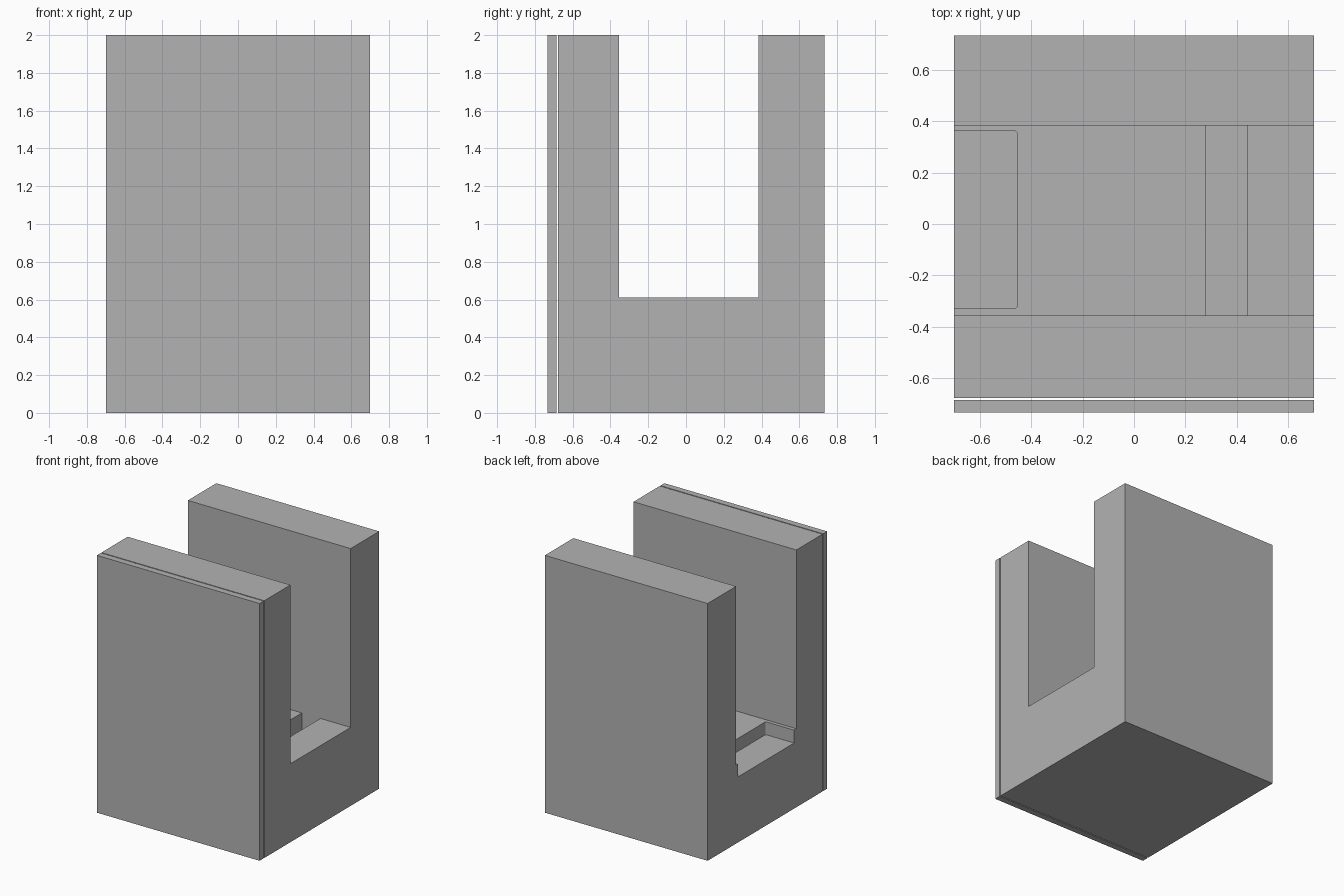
import bpy
import bmesh

# Remove the default cube only
cube = bpy.data.objects.get("Cube")
if cube:
    bpy.data.objects.remove(cube, do_unlink=True)

HALF_X, FRONT, BACK, TOP = 0.70, -0.734, 0.734, 2.0
SLOT_FRONT, SLOT_BACK, FLOOR = -0.356, 0.384, 0.61
PANEL_BACK, BODY_FRONT = -0.685, -0.677

grey = bpy.data.materials.new("plain grey")
grey.use_nodes = True
colour = (0.45, 0.45, 0.45, 1.0)
grey.diffuse_color = colour
grey.node_tree.nodes["Principled BSDF"].inputs["Base Color"].default_value = colour


def make_object(name, bm):
    bmesh.ops.recalc_face_normals(bm, faces=bm.faces)
    mesh = bpy.data.meshes.new(name)
    bm.to_mesh(mesh)
    bm.free()
    mesh.materials.append(grey)
    obj = bpy.data.objects.new(name, mesh)
    bpy.context.collection.objects.link(obj)
    return obj


def box(name, low, high, corner=0.0):
    """Box between two corners, with optional rounded upright edges."""
    bm = bmesh.new()
    bmesh.ops.create_cube(bm, size=1)
    for v in bm.verts:
        v.co = [high[i] if v.co[i] > 0 else low[i] for i in range(3)]
    if corner:
        upright = [e for e in bm.edges
                   if abs(e.verts[0].co.z - e.verts[1].co.z) > 1e-4]
        bmesh.ops.bevel(bm, geom=upright, offset=corner, segments=3,
                        profile=0.5, affect='EDGES')
    return make_object(name, bm)


def cut(target, cutter):
    """Subtract the cutter for good, then discard it."""
    cutter.hide_render = True
    mod = target.modifiers.new("cut", 'BOOLEAN')
    mod.operation = 'DIFFERENCE'
    mod.solver = 'EXACT'
    mod.object = cutter
    bpy.context.view_layer.objects.active = target
    bpy.ops.object.modifier_apply(modifier=mod.name)
    bpy.data.objects.remove(cutter, do_unlink=True)


# U-shaped body: side profile extruded across the width
profile = [(BODY_FRONT, 0), (BACK, 0), (BACK, TOP), (SLOT_BACK, TOP),
           (SLOT_BACK, FLOOR), (SLOT_FRONT, FLOOR), (SLOT_FRONT, TOP),
           (BODY_FRONT, TOP)]
bm = bmesh.new()
face = bm.faces.new([bm.verts.new((-HALF_X, y, z)) for y, z in profile])
side = bmesh.ops.extrude_face_region(bm, geom=[face])
bmesh.ops.translate(bm, vec=(2 * HALF_X, 0, 0),
                    verts=[g for g in side["geom"]
                           if isinstance(g, bmesh.types.BMVert)])
body = make_object("slotted_body", bm)

# Shallow pocket in the slot floor, open on one side
cut(body, box("pocket_cutter", (-0.9, -0.328, 0.51), (-0.455, 0.362, 0.8), 0.01))

# Groove running across the slot floor
cut(body, box("groove_cutter", (0.28, SLOT_FRONT, 0.41), (0.44, SLOT_BACK, 0.8)))

# Thin front panel, set off from the body by a narrow gap
box("front_panel", (-HALF_X, FRONT, 0), (HALF_X, PANEL_BACK, TOP))
